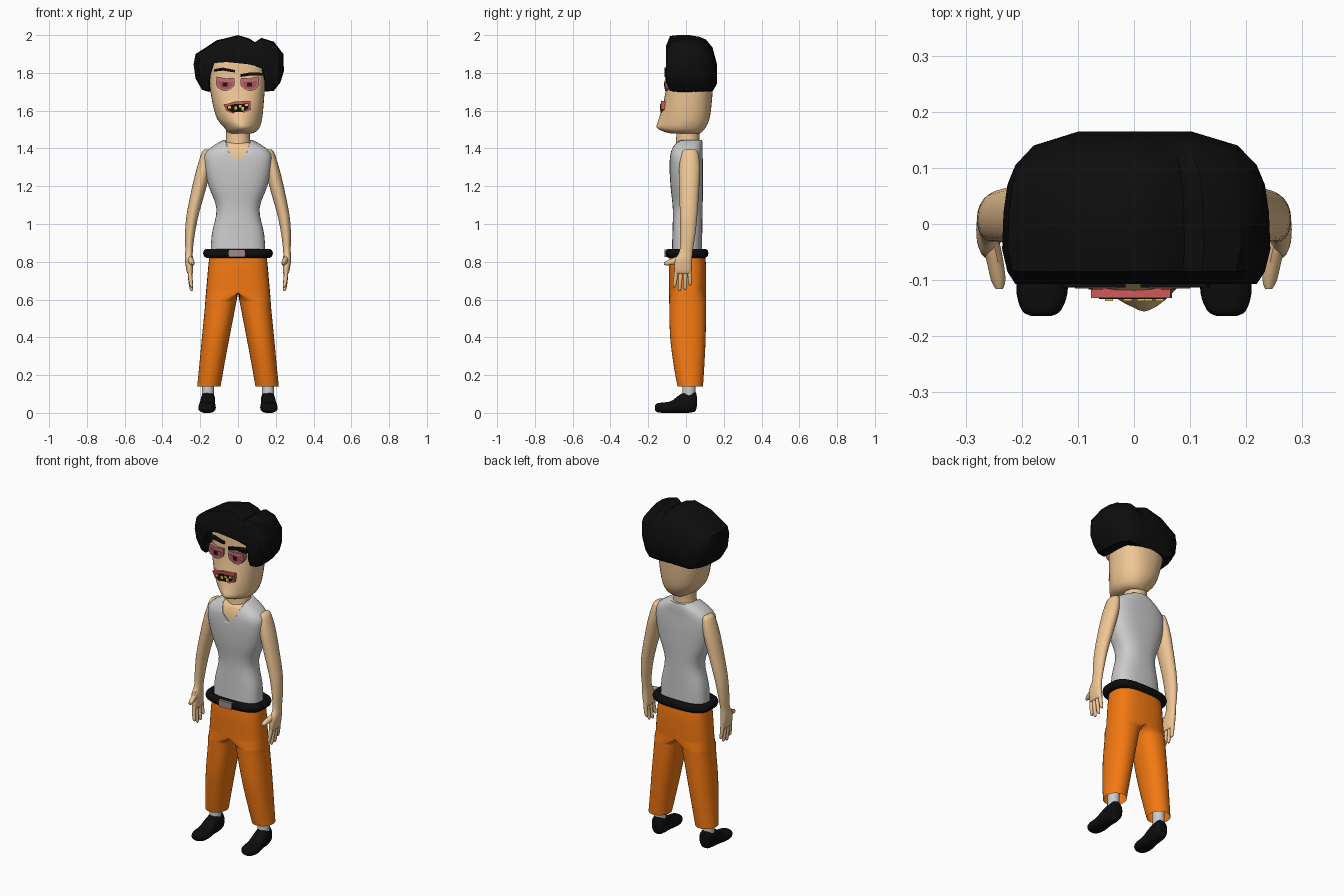
import bpy, bmesh, math


def material(name, rgb):
    m = bpy.data.materials.new(name)
    m.diffuse_color = (*rgb, 1)
    return m


SKIN = material("skin", (.87, .57, .30))
BLACK = material("black", (.004, .004, .004))
ORANGE = material("orange", (.90, .19, .006))
PINK = material("pink", (.52, .16, .18))
ROSE = material("rose", (.38, .09, .11))
RED = material("red", (.60, .10, .10))
YELLOW = material("yellow", (.75, .60, .03))
MAROON = material("maroon", (.03, .004, .006))
BUCKLE = material("buckle_metal", (.36, .25, .25))


def finish(name, bm, mat, mirror=False, angle=40):
    bmesh.ops.recalc_face_normals(bm, faces=bm.faces)
    me = bpy.data.meshes.new(name)
    bm.to_mesh(me)
    bm.free()
    ob = bpy.data.objects.new(name, me)
    bpy.context.collection.objects.link(ob)
    if mat:
        me.materials.append(mat)
    bpy.ops.object.select_all(action='DESELECT')
    ob.select_set(True)
    bpy.context.view_layer.objects.active = ob
    bpy.ops.object.shade_smooth_by_angle(angle=math.radians(angle))
    if mirror:
        ob.modifiers.new("mirror", 'MIRROR')
    return ob


def loft(name, rings, mat, mirror=False, caps=(True, True), closed=False, trim=False, angle=40):
    """Skin a list of equal-length point rings."""
    bm = bmesh.new()
    vs = [[bm.verts.new(p) for p in r] for r in rings]
    n = len(vs[0])
    pairs = list(zip(vs, vs[1:])) + ([(vs[-1], vs[0])] if closed else [])
    for a, b in pairs:
        for i in range(n):
            j = (i + 1) % n
            bm.faces.new((a[i], a[j], b[j], b[i]))
    for use, r in zip(caps, (vs[0], vs[-1])):
        if use and not closed:
            bm.faces.new(r)
    if trim:  # drop the inner wall on the mirror plane
        wall = [f for f in bm.faces if all(v.co.x < 1e-4 for v in f.verts)]
        bmesh.ops.delete(bm, geom=wall, context='FACES')
    return finish(name, bm, mat, mirror, angle)


def spline(rows, k=4):
    """Catmull-Rom through the section rows."""
    out = []
    for i in range(len(rows) - 1):
        p0, p1, p2, p3 = rows[max(i - 1, 0)], rows[i], rows[i + 1], rows[min(i + 2, len(rows) - 1)]
        for s in range(k):
            t = s / k
            out.append([.5 * (2 * b + (c - a) * t + (2 * a - 5 * b + 4 * c - d) * t * t
                              + (3 * b - a - 3 * c + d) * t ** 3) for a, b, c, d in zip(p0, p1, p2, p3)])
    return out + [list(rows[-1])]


def ring(row, axis='z', n=28, back=None):
    """Row: height, centre x, half width, low, high, roundness exponent."""
    h, cx, hx, lo, hi, e = row
    pts = []
    for i in range(n):
        c, s = math.cos(math.tau * i / n), math.sin(math.tau * i / n)
        k = 2 / (back if back and s > 0 else e)
        x = cx + math.copysign(abs(c) ** k, c) * hx
        v = (lo + hi) / 2 + math.copysign(abs(s) ** k, s) * (hi - lo) / 2
        pts.append((x, v, h) if axis == 'z' else (x, h, v))
    return pts


def body(name, rows, mat, axis='z', n=28, back=None, k=4, **kw):
    return loft(name, [ring(r, axis, n, back) for r in spline(rows, k)], mat, **kw)


def plate(name, pts, y0, y1, mat):
    return loft(name, [[(x, y, z) for x, z in pts] for y in (y0, y1)], mat, angle=25)


# Head and neck
body("head", [(1.478, .015, .055, -.07, .07, 2), (1.488, .02, .075, -.115, .085, 1.8),
              (1.512, .02, .095, -.155, .105, 1.5), (1.56, .008, .12, -.143, .125, 1.8),
              (1.65, 0, .137, -.118, .137, 2.4), (1.75, -.003, .146, -.102, .142, 2.8),
              (1.88, 0, .14, -.095, .13, 2.8), (1.94, 0, .08, -.06, .09, 2)], SKIN, n=36, back=2.3)
body("neck", [(1.38, 0, .075, -.06, .08, 2), (1.45, 0, .064, -.052, .072, 2),
              (1.53, 0, .064, -.05, .075, 2)], SKIN)

# Hair: horseshoe outline lofted front to back, opening closes behind the face
outer = [(-.19, 1.71), (-.225, 1.77), (-.235, 1.845), (-.225, 1.9), (-.17, 1.935), (-.115, 1.972),
         (-.06, 1.985), (0, 2.0), (.06, 1.982), (.09, 1.962), (.125, 1.985), (.19, 1.965), (.24, 1.9),
         (.243, 1.81), (.225, 1.75), (.19, 1.705)]
inner = [(.14, 1.70), (.14, 1.76), (.125, 1.825), (.05, 1.85), (-.06, 1.868), (-.125, 1.86),
         (-.145, 1.79), (-.155, 1.70)]
hair = []
for y, sx, sz, zc, shut in [(-.107, .9, .62, 1.84, 0), (-.085, .96, .97, 1.84, 0), (-.045, 1, 1, 1.84, 0),
                            (.02, .99, 1, 1.84, .1), (.07, .96, .97, 1.836, .7), (.105, .9, .92, 1.83, 1),
                            (.14, .76, .78, 1.81, 1), (.165, .42, .33, 1.79, 1)]:
    r = [(x * sx, y, zc + (z - 1.84) * sz) for x, z in outer]
    for x, z in inner:
        z += (1.70 - z) * shut
        r.append((x * (1 + (sx - 1) * shut), y, zc + (z - 1.84) * sz))
    hair.append(r)
loft("hair", hair, BLACK, angle=35)

# Eyes: half-lidded D shapes with pupils
for side, cx, tilt in (("left", -.067, .004), ("right", .062, -.004)):
    def dee(r, h, top):
        arc = [(cx + r * math.cos(a), 1.745 - h * math.sin(a))
               for a in (math.pi * i / 12 for i in range(13))]
        return arc + [(cx - r * .96, 1.745 + top + tilt), (cx, 1.745 + top - .006), (cx + r * .96, 1.745 + top - tilt)]
    plate(side + "_eyelid", dee(.049, .04, .032), -.112, -.07, PINK)
    plate(side + "_eye", dee(.038, .03, .012), -.115, -.07, ROSE)
    plate(side + "_pupil", [(cx - .014, 1.727), (cx + .012, 1.727), (cx + .012, 1.75), (cx - .014, 1.75)],
          -.117, -.07, MAROON)

# Eyebrows
plate("left_eyebrow", [(-.13, 1.806), (-.08, 1.812), (-.015, 1.802), (-.015, 1.815), (-.08, 1.828), (-.125, 1.82)],
      -.113, -.06, BLACK)
plate("right_eyebrow", [(.012, 1.778), (.07, 1.787), (.135, 1.785), (.13, 1.8), (.07, 1.803), (.012, 1.793)],
      -.113, -.06, BLACK)

# Mouth with lips and crooked teeth
plate("lips", [(-.077, 1.635), (-.05, 1.637), (-.02, 1.648), (.065, 1.652), (.068, 1.605), (.03, 1.587),
               (-.03, 1.584), (-.062, 1.6)], -.132, -.08, RED)
plate("mouth", [(-.062, 1.624), (-.02, 1.634), (.057, 1.638), (.056, 1.61), (.025, 1.594), (-.03, 1.591),
                (-.055, 1.605)], -.134, -.09, BLACK)
for i, (x, z, h) in enumerate([(-.045, 1.612, .012), (-.012, 1.607, .016), (.012, 1.617, .014),
                               (.025, 1.6, .02), (.045, 1.624, .012)]):
    plate(f"tooth_{i + 1}", [(x - .007, z), (x + .007, z), (x + .008, z + h), (x - .007, z + h)],
          -.137, -.1, YELLOW)

# Sleeveless shirt with V neck over a skin chest
torso = [(.85, 0, .145, -.075, .085, 2.7), (.95, 0, .138, -.072, .086, 2.6), (1.08, 0, .114, -.07, .088, 2.5),
         (1.2, 0, .155, -.082, .09, 2.6), (1.3, 0, .176, -.087, .09, 2.8), (1.37, 0, .176, -.083, .088, 2.8),
         (1.415, 0, .13, -.068, .088, 2.6), (1.445, 0, .075, -.052, .085, 2.3)]
shirt = body("shirt", torso, None, n=40)
body("chest", [(h, cx, hx * .95, a + .005, b - .006, e) for h, cx, hx, a, b, e in torso[3:-1]]
     + [(1.432, 0, .07, -.045, .075, 2.3)], SKIN, n=40)
cutter = plate("neckline_cutter", [(0, 1.33), (.045, 1.375), (.076, 1.47), (-.076, 1.47), (-.045, 1.375)],
               -.3, -.01, None)
cutter.hide_render = True
cutter.hide_viewport = True
cut = shirt.modifiers.new("neckline", 'BOOLEAN')
cut.operation = 'DIFFERENCE'
cut.object = cutter

# Belt and buckle
belt = []
for i in range(10):
    a = math.tau * i / 10
    d = .022 * math.cos(a)
    belt.append(ring((.845 + .025 * math.sin(a), 0, .163 + d, -.087 - d, .097 + d, 3), n=40))
loft("belt", belt, BLACK, closed=True)
plate("buckle", [(-.05, .826), (.036, .826), (.036, .864), (-.05, .864)], -.114, -.09, BUCKLE)

# Trousers: half pelvis blending into a leg, mirrored
hips = [(.84, 0, .15, -.085, .1, 2.8), (.78, 0, .157, -.09, .106, 2.8),
        (.70, 0, .164, -.09, .107, 2.8), (.635, 0, .17, -.09, .106, 2.7)]
legs = [(.595, .09, .083, -.089, .106, 2.4), (.55, .096, .08, -.088, .106, 2.3), (.4, .118, .073, -.084, .104, 2.2),
        (.25, .139, .066, -.065, .097, 2.1), (.14, .154, .062, -.045, .09, 2)]
rings = [[(max(x, 0), y, z) for x, y, z in ring(r, n=32)] for r in spline(hips, 3)]
rings += [ring(r, n=32) for r in spline(legs, 3)]
loft("trousers", rings, ORANGE, mirror=True, caps=(False, False), trim=True, angle=60)

# Socks and shoes
body("socks", [(.08, .16, .032, -.02, .05, 2), (.2, .157, .032, -.015, .052, 2)], None, n=16, k=1, mirror=True)
body("shoes", [(.057, .158, .02, .035, .09, 2), (.048, .158, .035, .008, .112, 2.3), (.01, .159, .038, 0, .115, 2.5),
               (-.03, .161, .039, 0, .098, 2.5), (-.08, .163, .045, 0, .062, 2.5), (-.125, .164, .045, 0, .055, 2.5),
               (-.155, .165, .034, .005, .05, 2.3), (-.164, .165, .018, .015, .038, 2)],
     BLACK, axis='y', n=20, mirror=True)

# Arms down to the palms
body("arms", [(1.395, .162, .012, 0, .045, 2), (1.38, .163, .028, -.022, .063, 2), (1.3, .18, .037, -.036, .074, 2),
              (1.2, .204, .038, -.036, .07, 2), (1.05, .24, .032, -.032, .06, 2), (.95, .254, .026, -.031, .05, 2),
              (.86, .259, .02, -.034, .036, 2), (.81, .26, .021, -.058, .032, 2.3), (.75, .255, .017, -.062, .03, 2.5),
              (.735, .253, .01, -.055, .024, 2.3)], SKIN, n=20, mirror=True)

# Fingers and thumbs
for i, (yb, yt, zt) in enumerate([(-.048, -.062, .665), (-.026, -.034, .645), (-.004, -.004, .65), (.018, .022, .675)]):
    def joint(t, r):
        y = yb + (yt - yb) * t
        return (.765 + (zt - .765) * t, .255 - .01 * t * t, r, y - r, y + r, 2)
    body(f"finger_{i + 1}", [joint(0, .012), joint(.5, .011), joint(.9, .009), joint(1, .004)],
         SKIN, n=10, k=3, mirror=True)
body("thumbs", [(-.035, .255, .016, .79, .835, 2), (-.065, .248, .015, .785, .823, 2),
                (-.1, .242, .013, .78, .806, 2), (-.116, .24, .006, .784, .798, 2)],
     SKIN, axis='y', n=10, k=3, mirror=True)
